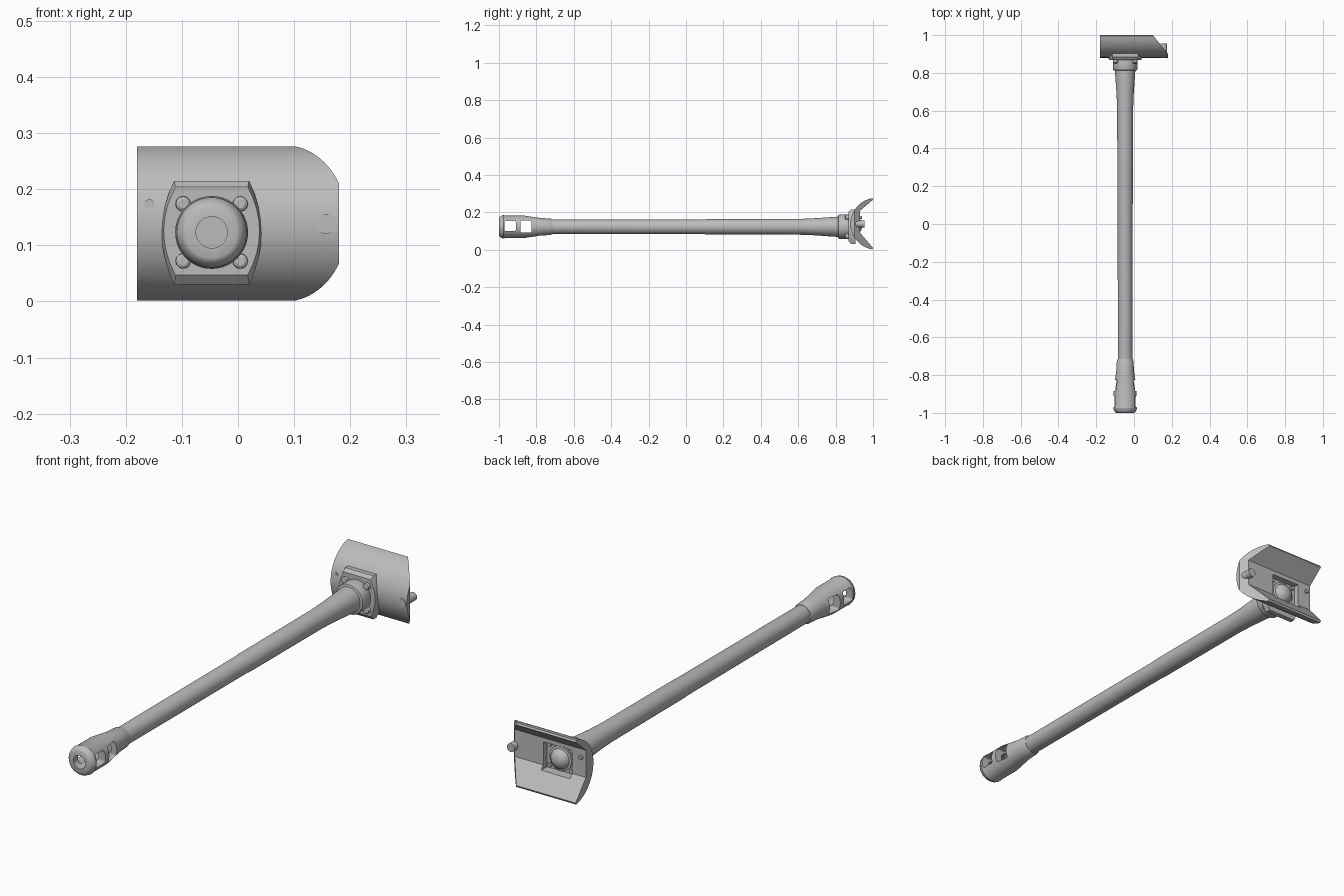
import bpy, bmesh, math
from mathutils import Vector

if "Cube" in bpy.data.objects:
    bpy.data.objects.remove(bpy.data.objects["Cube"])

CX, CZ = -0.047, 0.123          # tube axis
grey = bpy.data.materials.new("plain_grey")
grey.diffuse_color = (0.5, 0.5, 0.5, 1)
grey.use_nodes = True
grey.node_tree.nodes["Principled BSDF"].inputs["Base Color"].default_value = grey.diffuse_color


def finish(name, bm):
    bmesh.ops.remove_doubles(bm, verts=bm.verts, dist=1e-5)
    bmesh.ops.recalc_face_normals(bm, faces=bm.faces)
    me = bpy.data.meshes.new(name)
    bm.to_mesh(me)
    bm.free()
    ob = bpy.data.objects.new(name, me)
    bpy.context.collection.objects.link(ob)
    me.materials.append(grey)
    return ob


def loft(name, rings):
    """Skin a list of equal-length closed rings and cap both ends."""
    bm = bmesh.new()
    vs = [[bm.verts.new(p) for p in r] for r in rings]
    n = len(vs[0])
    for a, b in zip(vs, vs[1:]):
        for i in range(n):
            bm.faces.new((a[i], a[(i + 1) % n], b[(i + 1) % n], b[i]))
    bm.faces.new(vs[0])
    bm.faces.new(vs[-1])
    return finish(name, bm)


def turned(name, profile, x=CX, z=CZ, n=40):
    """Solid of revolution along y from (y, radius) pairs."""
    return loft(name, [[(x + r * math.cos(2 * math.pi * i / n), y,
                         z + r * math.sin(2 * math.pi * i / n)) for i in range(n)]
                       for y, r in profile])


def box(name, x, y, z, bevel=0):
    bm = bmesh.new()
    bmesh.ops.create_cube(bm, size=1)
    for v in bm.verts:
        v.co = Vector([(a + b) / 2 + c * (b - a) for (a, b), c in zip((x, y, z), v.co)])
    if bevel:
        edges = [e for e in bm.edges
                 if abs(e.verts[0].co.x - e.verts[1].co.x) > 1e-4]
        bmesh.ops.bevel(bm, geom=edges, offset=bevel, segments=3, profile=0.5,
                        affect='EDGES')
    return finish(name, bm)


def cut(ob, *cutters):
    for c in cutters:
        m = ob.modifiers.new("cut", 'BOOLEAN')
        m.operation, m.object, m.solver = 'DIFFERENCE', c, 'EXACT'
        bpy.context.view_layer.objects.active = ob
        bpy.ops.object.modifier_apply(modifier=m.name)
    for c in cutters:
        bpy.data.objects.remove(c)


# Long tapered tube
turned("barrel", [(-0.79, 0.034), (-0.74, 0.0385), (0.1, 0.0395), (0.11, 0.041),
                  (0.6, 0.042), (0.68, 0.045), (0.81, 0.054), (0.83, 0.054)])

# Muzzle brake with bore and two pairs of side windows
brake = turned("muzzle_brake", [(-1.0, 0.046), (-0.997, 0.052), (-0.988, 0.059),
                                (-0.975, 0.0625), (-0.97, 0.0605), (-0.87, 0.0605),
                                (-0.78, 0.047), (-0.725, 0.044), (-0.715, 0.040)])
cut(brake, turned("bore", [(-1.02, 0.028), (-0.80, 0.028)], n=32),
    box("window_a", (-0.2, 0.1), (-0.97, -0.91), (0.1, 0.155), 0.008),
    box("window_b", (-0.2, 0.1), (-0.885, -0.825), (0.092, 0.158), 0.008))

# Collar joining the tube to the mantlet
turned("collar", [(0.812, 0.055), (0.815, 0.063), (0.82, 0.065), (0.865, 0.065),
                  (0.885, 0.06)])

# Curved mantlet shell, faceted on the inside, chamfered at one end
R, YC, ZC = 0.139, 1.019, 0.139
ARC = math.radians(80.5)
prof = []
for i in range(29):
    a = -ARC + 2 * ARC * i / 28
    prof.append((YC - R * math.cos(a), ZC + R * math.sin(a)))
prof += [(1.0, 0.268), (0.93, 0.208), (0.93, 0.092), (1.0, 0.010)]
mantlet = loft("mantlet", [[(x, y, z) for y, z in prof] for x in (-0.18, 0.18)])
wedge = [(0.10, 1.0), (0.188, 0.89), (0.3, 0.89), (0.3, 1.1), (0.02, 1.1)]
cut(mantlet, loft("corner_cut", [[(x, y, z) for x, y in wedge] for z in (-0.1, 0.4)]),
    box("pocket_cut", (-0.115, 0.021), (0.893, 1.1), (0.075, 0.19)))


# Bulged flange bolted on the front of the mantlet
def outline(s, y, top, bottom):
    pts = []
    for side in (1, -1):
        for k in range(9):
            t = -1 + k / 4
            z = (bottom + top) / 2 + side * t * (top - bottom) / 2
            pts.append((CX + side * s * (0.089 - 0.022 * t * t), y, z))
    return pts


loft("flange", [outline(1, 0.905, 0.215, 0.03), outline(1, 0.883, 0.215, 0.03),
                outline(0.96, 0.868, 0.204, 0.047)])

# Four bolts around the collar
for sx in (-1, 1):
    for sz in (-1, 1):
        turned("flange_bolt", [(0.851, 0.008), (0.854, 0.013), (0.875, 0.014)],
               CX + sx * 0.051, CZ + sz * 0.051, 12)
        turned("inner_bolt", [(0.89, 0.009), (0.915, 0.009)],
               CX + sx * 0.053, 0.1325 + sz * 0.044, 12)

# Rounded breech end and ring inside the pocket
turned("breech_dome", [(0.88, 0.052), (0.912, 0.052), (0.914, 0.042), (0.925, 0.038),
                       (0.935, 0.028), (0.941, 0.014), (0.942, 0.003)], z=0.13)

# Sight plugs through the shell
turned("large_plug", [(0.8785, 0.018), (0.955, 0.018)], 0.157, 0.138, 24)
turned("small_plug", [(0.883, 0.009), (0.94, 0.009)], -0.158, 0.173, 20)

# Smooth curved surfaces, keep hard edges
bpy.ops.object.select_all(action='SELECT')
bpy.context.view_layer.objects.active = mantlet
bpy.ops.object.shade_smooth_by_angle(angle=math.radians(30))
